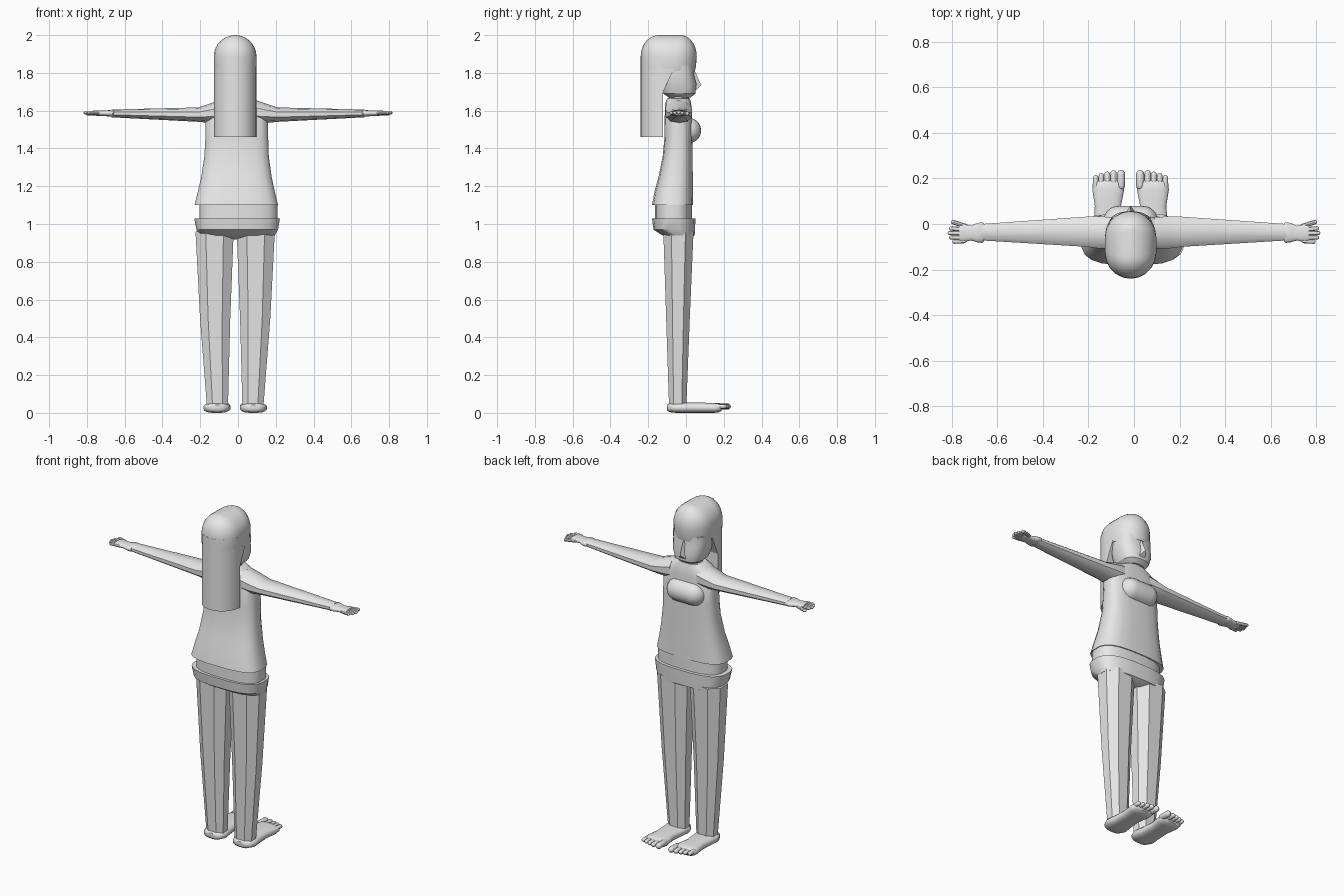
import bpy, bmesh, math
from mathutils import Vector

if "Cube" in bpy.data.objects:
    bpy.data.objects.remove(bpy.data.objects["Cube"])

grey = bpy.data.materials.new("plain grey")
grey.diffuse_color = (0.8, 0.8, 0.8, 1)
grey.use_nodes = True
grey.node_tree.nodes["Principled BSDF"].inputs["Base Color"].default_value = grey.diffuse_color
CX = -0.015          # centre line of head and body


def finish(name, bm, angle=30):
    bmesh.ops.recalc_face_normals(bm, faces=bm.faces)
    me = bpy.data.meshes.new(name)
    bm.to_mesh(me)
    bm.free()
    me.materials.append(grey)
    ob = bpy.data.objects.new(name, me)
    bpy.context.collection.objects.link(ob)
    bpy.ops.object.select_all(action='DESELECT')
    ob.select_set(True)
    bpy.context.view_layer.objects.active = ob
    bpy.ops.object.shade_smooth_by_angle(angle=math.radians(angle))
    return ob


def skin(name, rings, angle=30):
    """Join rings of points into a closed tube."""
    bm = bmesh.new()
    vs = [[bm.verts.new(p) for p in r] for r in rings]
    n = len(vs[0])
    for a, b in zip(vs, vs[1:]):
        for i in range(n):
            j = (i + 1) % n
            bm.faces.new((a[i], a[j], b[j], b[i]))
    bm.faces.new(vs[0])
    bm.faces.new(vs[-1])
    return finish(name, bm, angle)


def loft(name, axis, stations, n=20, power=2.0, angle=30):
    """Stations are (t, a0, a1, b0, b1): box limits of a rounded section at t."""
    unit = []
    for i in range(n):
        w = 2 * math.pi * (i + 0.5) / n
        c, s = math.cos(w), math.sin(w)
        unit.append((math.copysign(abs(c) ** (2 / power), c),
                     math.copysign(abs(s) ** (2 / power), s)))
    mc, ms = max(u[0] for u in unit), max(u[1] for u in unit)
    rings = []
    for t, a0, a1, b0, b1 in stations:
        ring = []
        for u, v in unit:
            a = (a0 + a1) / 2 + u / mc * (a1 - a0) / 2
            b = (b0 + b1) / 2 + v / ms * (b1 - b0) / 2
            ring.append({'x': (t, a, b), 'y': (a, t, b), 'z': (a, b, t)}[axis])
        rings.append(ring)
    return skin(name, rings, angle)


def capsule(name, p0, p1, r, n=12, flat=1.0, steps=4):
    """Round-ended rod between two tip points."""
    p0, p1 = Vector(p0), Vector(p1)
    d = (p1 - p0).normalized()
    side = d.cross(Vector((0, 0, 1))).normalized()
    up = side.cross(d)
    rings = []
    for tip, sgn in ((p0, 1), (p1, -1)):
        part = []
        for k in range(steps + 1):
            w = (0.04 + 0.96 * k / steps) * math.pi / 2
            c = tip + d * sgn * r * (1 - math.cos(w))
            q = r * math.sin(w)
            part.append([c + side * q * math.cos(2 * math.pi * i / n)
                         + up * q * flat * math.sin(2 * math.pi * i / n) for i in range(n)])
        rings += part if sgn == 1 else part[::-1]
    return skin(name, rings, 40)


def stadium(z, w, y0, y1, n=10):
    """Long oval section with round back and front."""
    r = min(w, (y1 - y0) / 2)
    pts = []
    for yc, start in ((y1 - r, 0), (y0 + r, math.pi)):
        for i in range(n + 1):
            a = start + math.pi * i / n
            pts.append((CX + w * math.cos(a), yc + r * math.sin(a), z))
    return pts


def prism(name, outline, half):
    """Side outline of (y, z) points, extruded across the centre line."""
    return skin(name, [[(CX + s * half, y, z) for y, z in outline] for s in (-1, 1)])


# --- head: hair dome, long back hair, face, nose, side locks
R = 0.113
dome = [stadium(1.81, R - 0.004, -0.24, 0.047), stadium(1.835, R, -0.24, 0.053)]
for k in range(8):
    w = math.radians(12.2 * k)
    c = R * (1 - math.cos(w))
    dome.append(stadium(1.887 + R * math.sin(w), R - c, -0.24 + c * 0.85, 0.057 - c * 0.75))
skin("hair_dome", dome)

hair = []
for z in (1.46, 1.89):
    arc = [math.pi * (1 + i / 14) for i in range(15)]
    hair.append([(CX + R * math.cos(a), -0.122 + 0.118 * math.sin(a), z) for a in arc])
skin("back_hair", hair)

loft("face", 'z', [(1.67, CX - 0.055, CX + 0.055, -0.09, 0.025),
                   (1.69, CX - 0.082, CX + 0.082, -0.12, 0.05),
                   (1.74, CX - 0.1, CX + 0.1, -0.13, 0.055),
                   (1.79, CX - 0.104, CX + 0.104, -0.13, 0.042),
                   (1.84, CX - 0.106, CX + 0.106, -0.13, 0.042)], 20, 2.7)
prism("side_locks", [(-0.125, 1.69), (-0.065, 1.82), (-0.125, 1.82)], 0.111)

bm = bmesh.new()
for p in ((0, 0.038, 1.83), (0, 0.08, 1.735), (-0.026, 0.045, 1.7), (0.026, 0.045, 1.7),
          (0, 0.02, 1.75)):
    bm.verts.new((CX + p[0], p[1], p[2]))
bmesh.ops.convex_hull(bm, input=bm.verts)
finish("nose", bm)

# --- torso with neck, chest, waist and hips
loft("neck", 'z', [(1.62, CX - 0.07, CX + 0.07, -0.1, 0.02),
                   (1.685, CX - 0.055, CX + 0.055, -0.09, 0.015)], 16)
loft("torso", 'z', [(1.1, -0.23, 0.212, -0.18, 0.038),
                    (1.17, -0.213, 0.195, -0.167, 0.037),
                    (1.25, -0.194, 0.178, -0.145, 0.036),
                    (1.36, -0.178, 0.163, -0.123, 0.035),
                    (1.45, -0.173, 0.16, -0.115, 0.034),
                    (1.6, -0.17, 0.157, -0.112, 0.032),
                    (1.64, -0.13, 0.11, -0.11, 0.027),
                    (1.665, -0.085, 0.06, -0.1, 0.02)], 20, 3)
capsule("chest", (CX - 0.12, 0.012, 1.495), (CX + 0.12, 0.012, 1.495), 0.068, 20, 1, 6)
loft("waist", 'z', [(1.0, -0.205, 0.208, -0.165, 0.032),
                    (1.11, -0.205, 0.208, -0.165, 0.032)], 20, 2.8)
loft("hips", 'z', [(0.918, -0.06, 0.04, -0.07, 0.01),
                   (0.94, -0.205, 0.195, -0.125, 0.046),
                   (0.97, -0.22, 0.212, -0.172, 0.048),
                   (1.03, -0.232, 0.222, -0.18, 0.05)], 20, 2.8)

# --- paired limbs
for side, s in (("left", -1), ("right", 1)):
    # arm tapering to the wrist
    loft(side + "_arm", 'x', [(s * 0.09, -0.108, 0.03, 1.53, 1.657),
                              (s * 0.15, -0.108, 0.033, 1.535, 1.637),
                              (s * 0.21, -0.1, 0.032, 1.541, 1.617),
                              (s * 0.67, -0.072, 0.0, 1.565, 1.606)], 10, 2.2, 40)
    # flat hand with four fingers and a thumb
    loft(side + "_hand", 'x', [(s * 0.655, -0.07, -0.002, 1.573, 1.6),
                               (s * 0.665, -0.083, 0.008, 1.568, 1.604),
                               (s * 0.69, -0.08, 0.004, 1.57, 1.602),
                               (s * 0.715, -0.072, -0.008, 1.572, 1.6),
                               (s * 0.75, -0.08, 0.0, 1.573, 1.602),
                               (s * 0.768, -0.074, -0.008, 1.577, 1.6)], 14, 2.4, 50)
    for i, (y, tip) in enumerate(((-0.078, 0.797), (-0.059, 0.812), (-0.039, 0.818),
                                  (-0.019, 0.812))):
        capsule(f"{side}_finger_{i + 1}", (s * 0.735, y * 0.85 - 0.008, 1.588),
                (s * tip, y, 1.588), 0.0095, 8, 0.9, 3)
    capsule(side + "_thumb", (s * 0.73, -0.012, 1.586), (s * 0.803, 0.011, 1.584), 0.01, 8, 1, 3)

    # faceted leg
    def span(a, b):
        return (CX + a, CX + b) if s > 0 else (CX - b, CX - a)
    loft(side + "_leg", 'z', [(0.04, *span(0.038, 0.15), -0.09, 0.002),
                              (0.5, *span(0.026, 0.186), -0.105, 0.02),
                              (0.96, *span(0.008, 0.21), -0.12, 0.04)], 8, 2.3)
    # foot with toes, the big toe on the inner side
    loft(side + "_foot", 'y', [(-0.1, *span(0.07, 0.12), 0.015, 0.045),
                               (-0.088, *span(0.042, 0.15), 0.006, 0.053),
                               (-0.05, *span(0.026, 0.168), 0.002, 0.056),
                               (0.0, *span(0.034, 0.162), 0.002, 0.056),
                               (0.08, *span(0.042, 0.157), 0.002, 0.056),
                               (0.15, *span(0.028, 0.168), 0.002, 0.055),
                               (0.178, *span(0.03, 0.166), 0.006, 0.052),
                               (0.19, *span(0.045, 0.15), 0.015, 0.045)], 16, 2.6, 50)
    for i, (x, tip, r) in enumerate(((0.042, 0.237, 0.018), (0.075, 0.236, 0.014),
                                     (0.102, 0.23, 0.013), (0.128, 0.224, 0.012),
                                     (0.153, 0.215, 0.012))):
        capsule(f"{side}_toe_{i + 1}", (CX + s * x, 0.15, 0.034),
                (CX + s * x, tip, 0.034), r, 10, 1, 3)

# rest the feet on the floor
for ob in bpy.context.collection.objects:
    ob.location.z = -0.002 if "foot" in ob.name else 0
